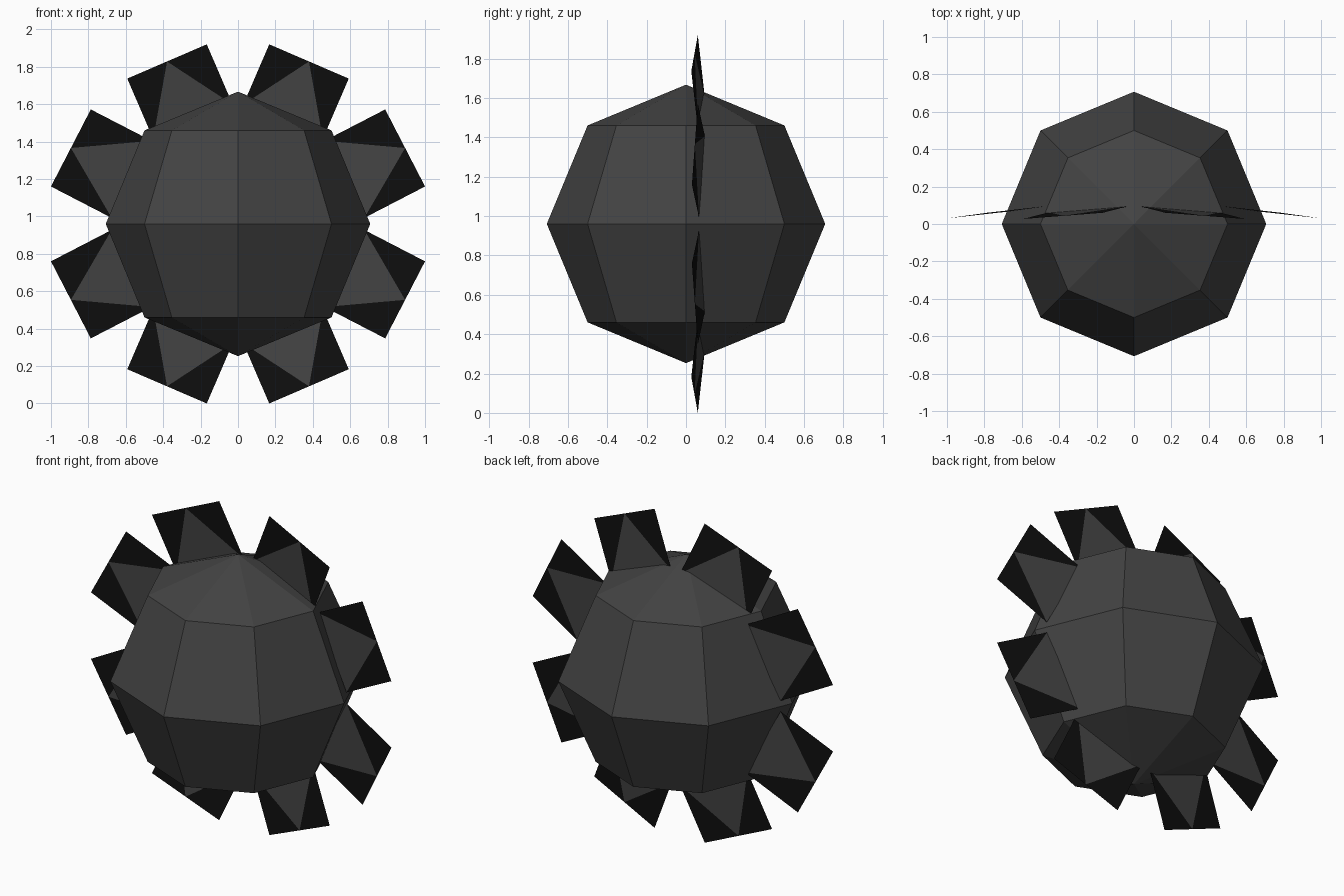
import bpy, bmesh
from mathutils import Vector, Matrix

if "Cube" in bpy.data.objects:
    bpy.data.objects.remove(bpy.data.objects["Cube"])

CENTRE_Z = 0.96


def material(name, value):
    m = bpy.data.materials.new(name)
    m.diffuse_color = (value, value, value, 1)
    m.use_nodes = True
    m.node_tree.nodes["Principled BSDF"].inputs["Base Color"].default_value = m.diffuse_color
    return m


grey = material("dark grey", 0.056)
black = material("black", 0.0045)


def make_object(name, bm, mats):
    me = bpy.data.meshes.new(name)
    bm.to_mesh(me)
    bm.free()
    for m in mats:
        me.materials.append(m)
    ob = bpy.data.objects.new(name, me)
    bpy.context.collection.objects.link(ob)
    return ob


# Faceted round body
bm = bmesh.new()
bmesh.ops.create_uvsphere(bm, u_segments=8, v_segments=4, radius=0.7071,
                          matrix=Matrix.Translation((0, 0, CENTRE_Z)))
make_object("body", bm, [grey])


# Thin tilted fin: grey middle triangle between two black corner triangles
def make_fin(name, outer_high, outer_low, depth, sx, sz):
    a, b = Vector(outer_high), Vector(outer_low)
    edge = b - a
    inward = Vector((edge.z, 0, -edge.x)).normalized()
    if inward.x > 0:
        inward = -inward
    inward = inward * depth + Vector((0, 0.036, 0))
    points = [a, (a + b) / 2, b, b + inward, a + inward]
    bm = bmesh.new()
    v = [bm.verts.new((p.x * sx, p.y, CENTRE_Z + p.z * sz)) for p in points]
    for corners, slot in (((0, 1, 4), 1), ((1, 3, 4), 0), ((1, 2, 3), 1)):
        f = bm.faces.new([v[i] for i in corners])
        f.material_index = slot
    bm.normal_update()
    # All fins face the front
    bmesh.ops.reverse_faces(bm, faces=[f for f in bm.faces if f.normal.y > 0])
    make_object(name, bm, [grey, black])


# Two fins per quarter, mirrored left/right and top/bottom
for sx, side in ((1, "right"), (-1, "left")):
    for sz, level in ((1, "upper"), (-1, "lower")):
        make_fin(f"{level}_{side}_end_fin", (0.167, 0.06, 0.96),
                 (0.592, 0.027, 0.777), 0.35, sx, sz)
        make_fin(f"{level}_{side}_side_fin", (0.787, 0.06, 0.612),
                 (1.0, 0.03, 0.2), 0.365, sx, sz)
